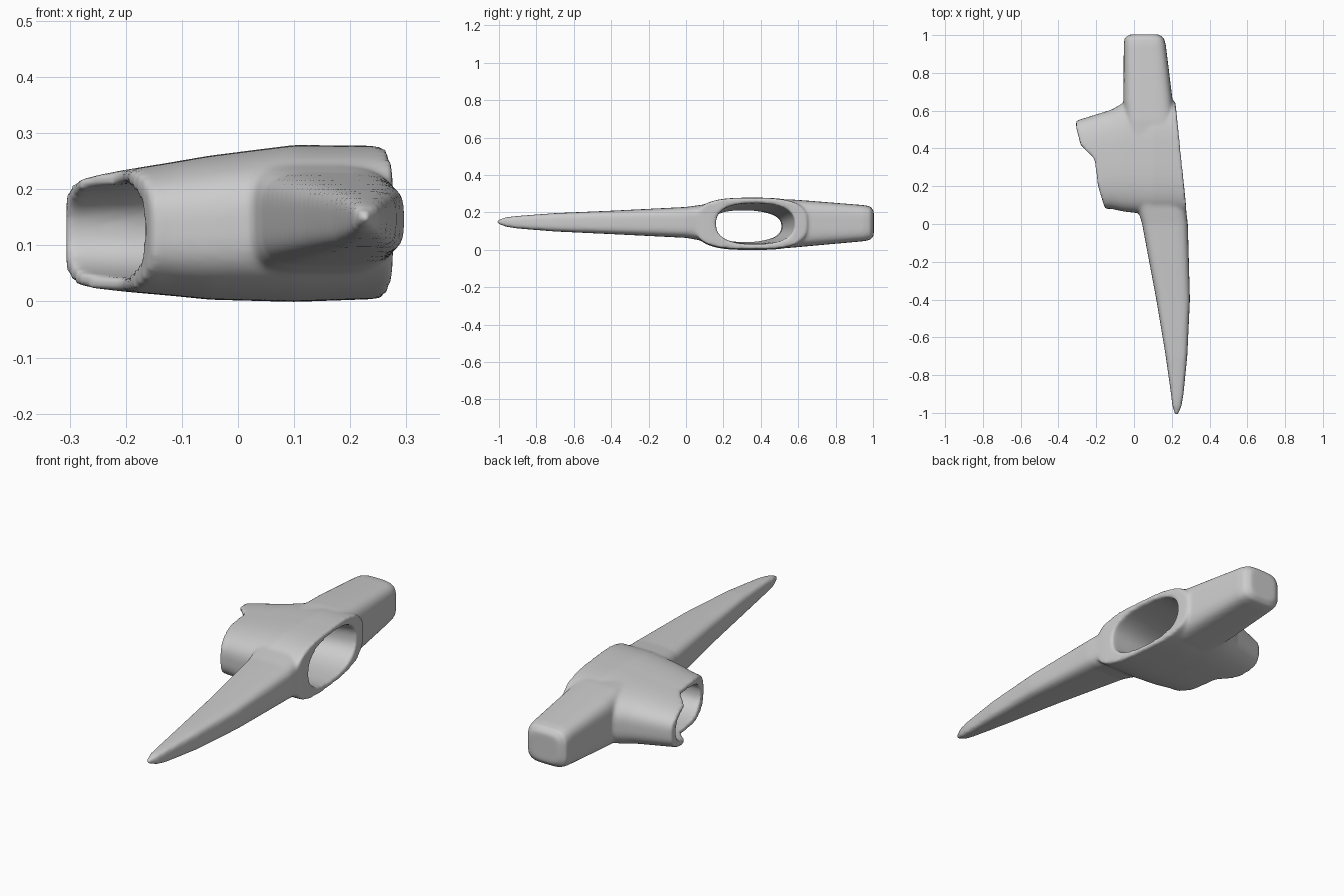
import bpy, bmesh
from math import cos, sin, pi, copysign

if "Cube" in bpy.data.objects:
    bpy.data.objects.remove(bpy.data.objects["Cube"])

N = 48


def finish(name, bm):
    bmesh.ops.recalc_face_normals(bm, faces=bm.faces)
    mesh = bpy.data.meshes.new(name)
    bm.to_mesh(mesh)
    bm.free()
    ob = bpy.data.objects.new(name, mesh)
    bpy.context.collection.objects.link(ob)
    return ob


def loft(name, axis, stations, power):
    """Skin superellipse sections (position, a0, a1, z0, z1) along x or y."""
    bm = bmesh.new()
    rings = []
    for p, a0, a1, z0, z1 in stations:
        ring = []
        for i in range(N):
            t = 2 * pi * (i + 0.5) / N
            c, s = (copysign(abs(v) ** (2 / power), v) for v in (cos(t), sin(t)))
            a = (a0 + a1) / 2 + (a1 - a0) / 2 * c
            z = (z0 + z1) / 2 + (z1 - z0) / 2 * s
            ring.append(bm.verts.new((a, p, z) if axis == 'y' else (p, a, z)))
        rings.append(ring)
    for r, q in zip(rings, rings[1:]):
        for i in range(N):
            j = (i + 1) % N
            bm.faces.new((r[i], r[j], q[j], q[i]))
    bm.faces.new(rings[0])
    bm.faces.new(rings[-1])
    return finish(name, bm)


def prism(name, outline, z0, z1):
    bm = bmesh.new()
    face = bm.faces.new([bm.verts.new((x, y, z0)) for x, y in outline])
    ext = bmesh.ops.extrude_face_region(bm, geom=[face])
    top = [v for v in ext['geom'] if isinstance(v, bmesh.types.BMVert)]
    bmesh.ops.translate(bm, verts=top, vec=(0, 0, z1 - z0))
    return finish(name, bm)


def apply_mod(ob, kind, **settings):
    bpy.context.view_layer.objects.active = ob
    mod = ob.modifiers.new(kind, kind)
    for key, value in settings.items():
        setattr(mod, key, value)
    bpy.ops.object.modifier_apply(modifier=mod.name)


def combine(ob, other, operation):
    apply_mod(ob, 'BOOLEAN', operation=operation, object=other, solver='EXACT')
    bpy.data.objects.remove(other)


# Long pick blade running into the hammer poll
head = loft('pick_head', 'y', [
    (-1.008, .216, .234, .140, .160),
    (-.96, .203, .252, .123, .174),
    (-.90, .196, .262, .114, .181),
    (-.70, .168, .282, .098, .196),
    (-.40, .118, .296, .084, .209),
    (0, .043, .285, .064, .229),
    (.08, .02, .275, .05, .24),
    (.17, -.02, .264, .03, .255),
    (.30, -.04, .25, .015, .266),
    (.55, -.05, .217, .010, .270),
    (.65, -.056, .205, .019, .263),
    (.95, -.054, .168, .046, .239),
    (.985, -.05, .158, .053, .232),
    (1.004, -.02, .13, .075, .21)], 4)

# Socket collar around the handle eye
collar = loft('collar', 'x', [
    (-.34, .08, .535, .028, .217),
    (-.29, .08, .552, .025, .220),
    (-.12, .08, .605, .010, .248),
    (-.05, .065, .645, .003, .260),
    (.10, .05, .66, -.001, .279),
    (.30, .05, .64, .006, .277)], 3)

# Plan outline that trims the collar: slanted right face, stepped left mouth
trim = prism('collar_trim', [
    (.28, 0), (.275, .1), (.245, .4), (.213, .7),
    (-.306, .7), (-.306, .51), (-.284, .42), (-.21, .345),
    (-.19, .2), (-.155, .085), (-.12, 0)], -.1, .4)
combine(collar, trim, 'INTERSECT')
combine(head, collar, 'UNION')

# Slanted oval eye through the head
eye = loft('eye_cutter', 'x', [
    (-.36, .125, .507, .048, .202),
    (-.2, .125, .515, .042, .210),
    (.15, .155, .57, .034, .242),
    (.24, .16, .583, .03, .25),
    (.36, .16, .59, .026, .254)], 2.5)
combine(head, eye, 'DIFFERENCE')

# Blend the joints into one forged surface
apply_mod(head, 'REMESH', mode='VOXEL', voxel_size=.008)
apply_mod(head, 'SMOOTH', factor=.5, iterations=8)
for poly in head.data.polygons:
    poly.use_smooth = True
